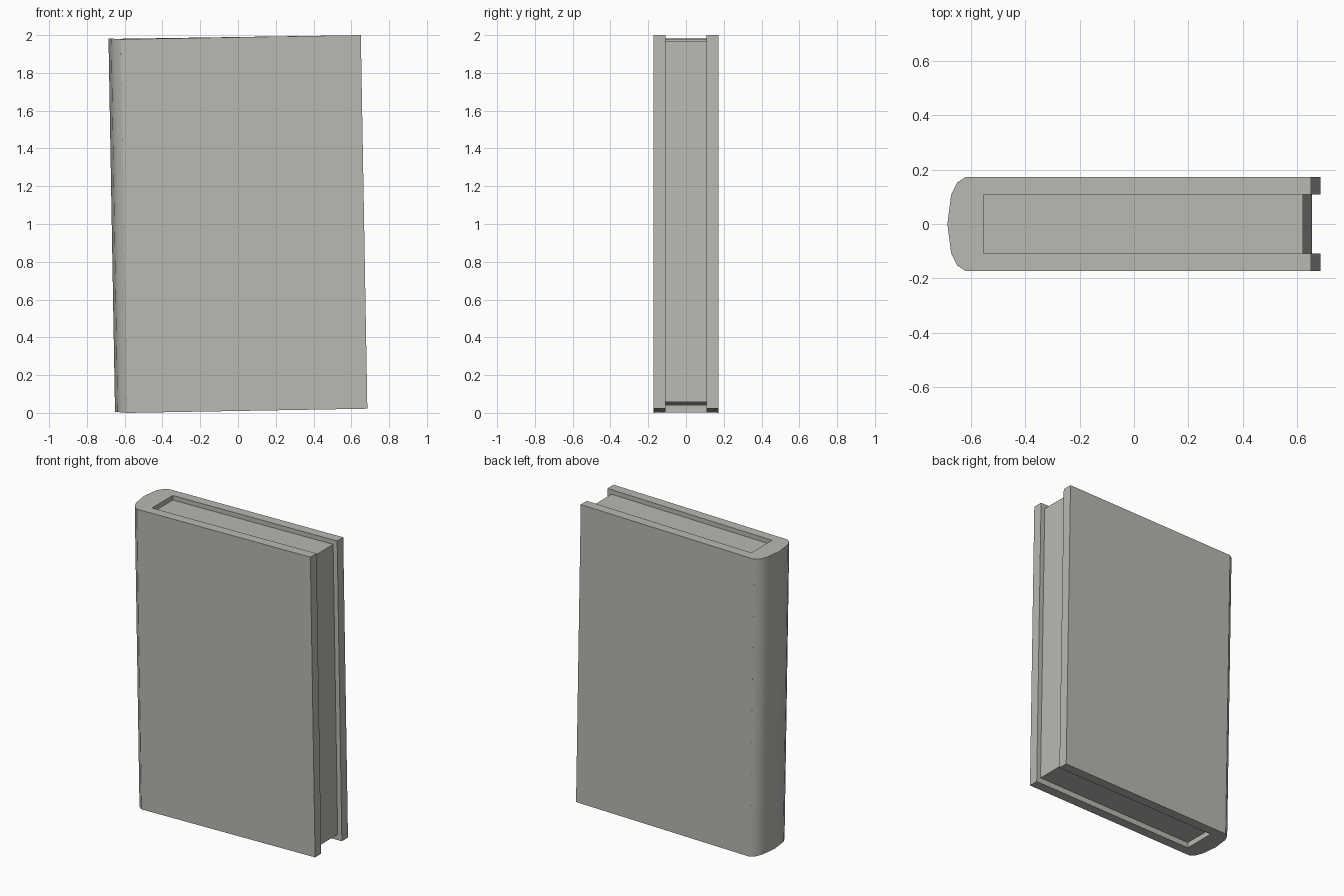
import bpy, bmesh, math

if "Cube" in bpy.data.objects:
    bpy.data.objects.remove(bpy.data.objects["Cube"])

TILT = math.radians(1.0)
H = 1.978            # height of the binding along its own axis


def material(name, c):
    m = bpy.data.materials.new(name)
    m.diffuse_color = (*c, 1)
    m.use_nodes = True
    m.node_tree.nodes["Principled BSDF"].inputs["Base Color"].default_value = m.diffuse_color
    return m


grey = material("warm grey", (0.49, 0.48, 0.45))


def place(u, y, v):
    # book-local coordinates to the slightly leaning pose
    if u < 0:
        v -= 0.1 * u     # spine ends ride up slightly
    c, s = math.cos(TILT), math.sin(TILT)
    return (-0.585 + u * c - v * s, y, u * s + v * c)


def prism(name, profile, v0, v1):
    bm = bmesh.new()
    lo = [bm.verts.new(place(u, y, v0)) for u, y in profile]
    hi = [bm.verts.new(place(u, y, v1)) for u, y in profile]
    n = len(profile)
    bm.faces.new(lo[::-1])
    bm.faces.new(hi)
    for i in range(n):
        j = (i + 1) % n
        bm.faces.new((lo[i], lo[j], hi[j], hi[i]))
    bmesh.ops.recalc_face_normals(bm, faces=bm.faces)
    me = bpy.data.meshes.new(name)
    bm.to_mesh(me)
    bm.free()
    ob = bpy.data.objects.new(name, me)
    bpy.context.collection.objects.link(ob)
    me.materials.append(grey)
    bpy.context.view_layer.objects.active = ob
    ob.select_set(True)
    bpy.ops.object.shade_smooth_by_angle(angle=math.radians(32))
    ob.select_set(False)
    return ob


# binding: U-shaped covers with a rounded spine (half profile, mirrored in y)
half = [(0.066, 0.108), (1.27, 0.108), (1.27, 0.172), (0, 0.172),
        (-0.03, 0.152), (-0.052, 0.108)]
binding = half + [(-0.066, 0)] + [(u, -y) for u, y in reversed(half)]
prism("binding", binding, 0, H)

# page block, recessed on the three open sides
pages = [(0.066, -0.108), (1.24, -0.108), (1.24, 0.108), (0.066, 0.108)]
prism("page_block", pages, 0.037, H - 0.03)
